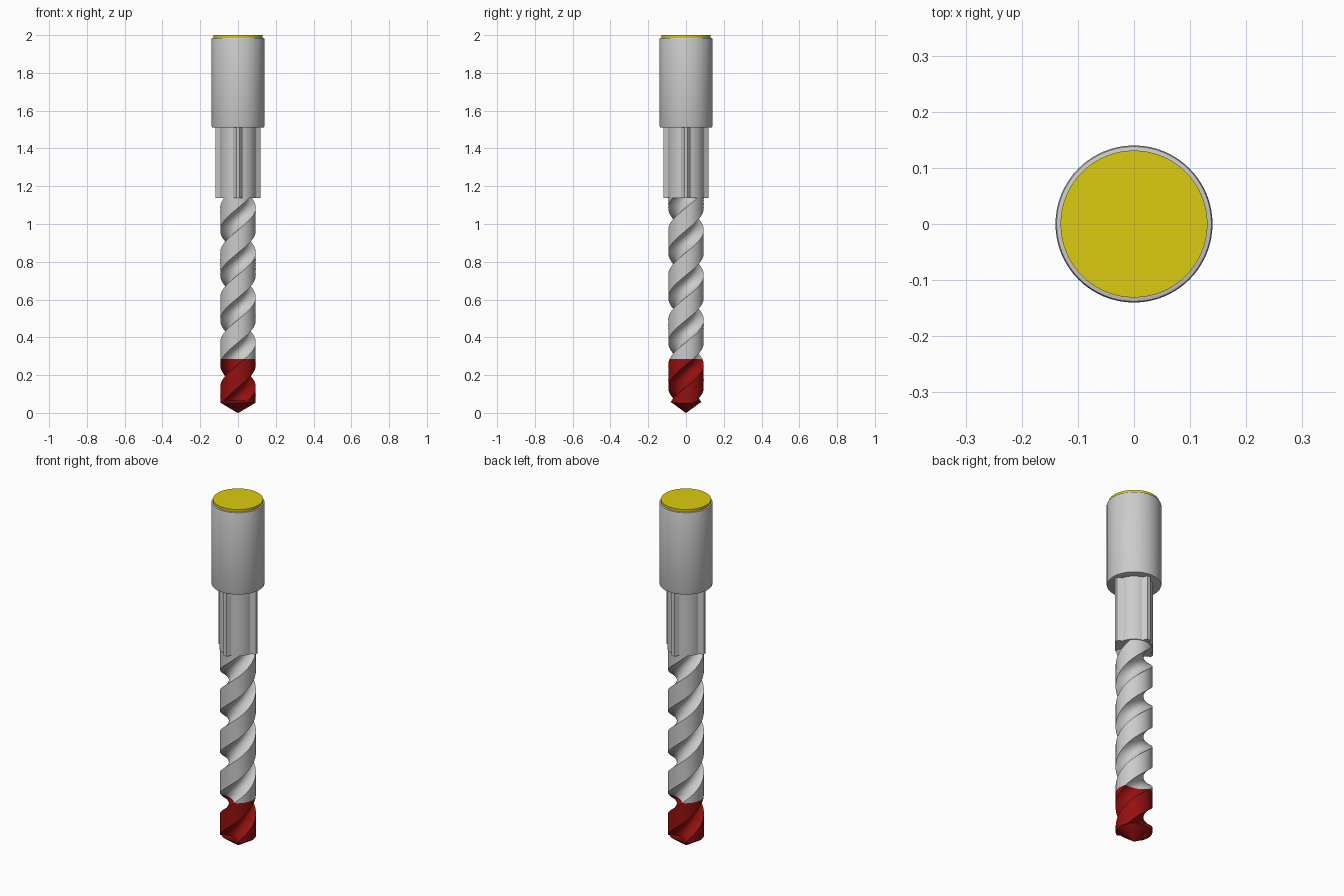
import bpy
from math import sin, cos, pi, radians, acos, atan2

if "Cube" in bpy.data.objects:
    bpy.data.objects.remove(bpy.data.objects["Cube"])

FLUTE_R, PITCH = 0.094, 0.475


def material(name, rgb):
    m = bpy.data.materials.new(name)
    m.diffuse_color = (*rgb, 1)
    m.use_nodes = True
    m.node_tree.nodes["Principled BSDF"].inputs["Base Color"].default_value = m.diffuse_color
    return m


RED = material("red_paint", (0.3, 0.005, 0.005))
YELLOW = material("yellow_paint", (0.72, 0.6, 0.005))


def loft(name, rings, mat=None):
    """Skin a stack of equal-length point rings and cap both ends."""
    n = len(rings[0])
    verts = [p for ring in rings for p in ring]
    faces = [(k * n + i, k * n + (i + 1) % n, (k + 1) * n + (i + 1) % n, (k + 1) * n + i)
             for k in range(len(rings) - 1) for i in range(n)]
    faces.append(tuple(reversed(range(n))))
    faces.append(tuple(range(len(verts) - n, len(verts))))
    mesh = bpy.data.meshes.new(name)
    mesh.from_pydata(verts, [], faces)
    mesh.shade_smooth()
    mesh.set_sharp_from_angle(angle=radians(30))
    if mat:
        mesh.materials.append(mat)
    ob = bpy.data.objects.new(name, mesh)
    bpy.context.collection.objects.link(ob)
    return ob


def lathe(name, profile, mat=None, n=64, sy=1.0):
    return loft(name, [[(r * cos(2 * pi * i / n), sy * r * sin(2 * pi * i / n), z)
                        for i in range(n)] for r, z in profile], mat)


def prism(name, section, z0, z1, mat=None):
    return loft(name, [[(x, y, z) for x, y in section] for z in (z0, z1)], mat)


def rotated(pts, a):
    return [(x * cos(a) - y * sin(a), x * sin(a) + y * cos(a)) for x, y in pts]


# Two-flute section: circular bites at 0 and 180 degrees, round lands between
C, B = 0.168, 0.12
edge = acos((FLUTE_R**2 + C**2 - B**2) / (2 * FLUTE_R * C))
bite = atan2(FLUTE_R * sin(edge), C - FLUTE_R * cos(edge))
half = []
for i in range(16):
    t = bite * (2 * i / 16 - 1)
    half.append((C - B * cos(t), B * sin(t)))
for i in range(20):
    a = edge + (pi - 2 * edge) * i / 20
    half.append((FLUTE_R * cos(a), FLUTE_R * sin(a)))
section = half + rotated(half, pi)


def spiral(name, z0, z1, mat=None):
    steps = int((z1 - z0) / 0.008)
    rings = []
    for k in range(steps + 1):
        z = z0 + (z1 - z0) * k / steps
        rings.append([(x, y, z) for x, y in
                      rotated(section, 2 * pi * (z - 0.195) / PITCH)])
    loft(name, rings, mat)


# Cutting end
lathe("drill_point", [(0.002, 0.0), (0.092, 0.053), (0.094, 0.057), (0.09, 0.066)],
      RED, sy=0.8)
spiral("red_cutting_flutes", 0.055, 0.285, RED)
spiral("spiral_flutes", 0.285, 1.15)

# Shank with four ribs
SHANK_R, RIB_R, RIB_W = 0.098, 0.12, 0.013
quarter = [(0.102, -0.019), (RIB_R - 0.004, -RIB_W), (RIB_R, -RIB_W + 0.004),
           (RIB_R, RIB_W - 0.004), (RIB_R - 0.004, RIB_W), (0.102, 0.019)]
for i in range(13):
    a = radians(15 + 60 * i / 12)
    quarter.append((SHANK_R * cos(a), SHANK_R * sin(a)))
shank = [p for q in range(4) for p in rotated(quarter, q * pi / 2)]
prism("ribbed_shank", shank, 1.138, 1.52)

# Collar and end cap
lathe("collar", [(0.133, 1.51), (0.138, 1.512), (0.14, 1.518), (0.14, 1.978),
                 (0.138, 1.984), (0.131, 1.986)])
lathe("end_cap", [(0.131, 1.97), (0.131, 2.0)], YELLOW)
